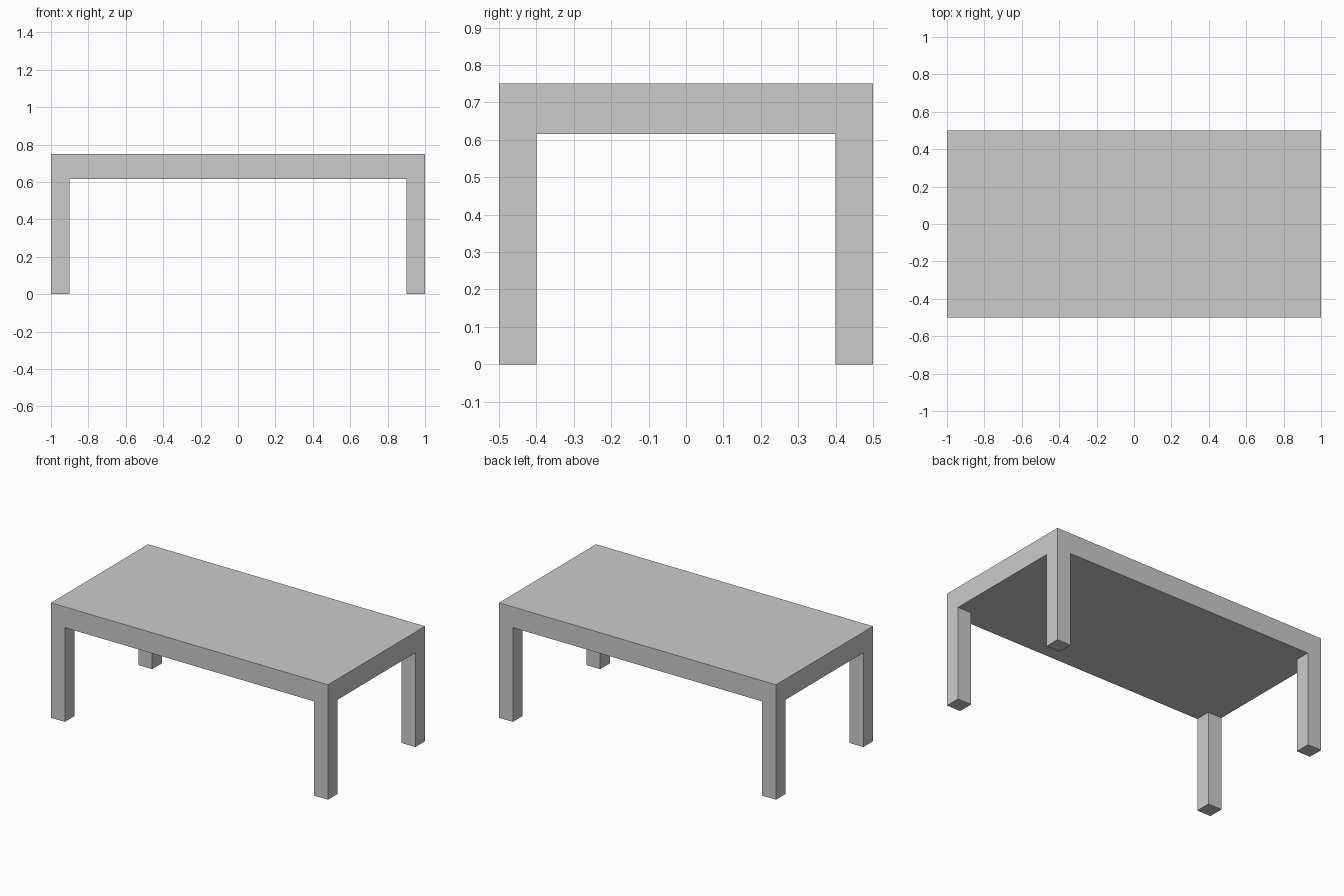
import bpy, bmesh
from mathutils import Vector

if "Cube" in bpy.data.objects:
    bpy.data.objects.remove(bpy.data.objects["Cube"])

LENGTH, WIDTH, HEIGHT = 2.0, 1.0, 0.75
LEG, UNDERSIDE = 0.1, 0.615

bm = bmesh.new()

# Thick top slab
bmesh.ops.create_cube(bm, size=1)
for v in bm.verts:
    v.co = Vector((v.co.x * LENGTH, v.co.y * WIDTH,
                   HEIGHT if v.co.z > 0 else UNDERSIDE))

# Cut the slab along the inner edges of the legs
inner_x, inner_y = LENGTH / 2 - LEG, WIDTH / 2 - LEG
for side in (-1, 1):
    for co, no in (((side * inner_x, 0, 0), (1, 0, 0)),
                   ((0, side * inner_y, 0), (0, 1, 0))):
        bmesh.ops.bisect_plane(bm, geom=bm.verts[:] + bm.edges[:] + bm.faces[:],
                               plane_co=co, plane_no=no)

# Legs: pull the four corner faces of the underside down to the floor
bm.normal_update()
corners = []
for f in bm.faces:
    c = f.calc_center_median()
    if f.normal.z < -0.9 and abs(c.x) > inner_x and abs(c.y) > inner_y:
        corners.append(f)
for f in corners:
    leg = bmesh.ops.extrude_discrete_faces(bm, faces=[f])["faces"][0]
    for v in leg.verts:
        v.co.z = 0

bmesh.ops.remove_doubles(bm, verts=bm.verts[:], dist=1e-5)
bmesh.ops.recalc_face_normals(bm, faces=bm.faces[:])

mesh = bpy.data.meshes.new("table")
bm.to_mesh(mesh)
bm.free()
bpy.context.collection.objects.link(bpy.data.objects.new("table", mesh))
